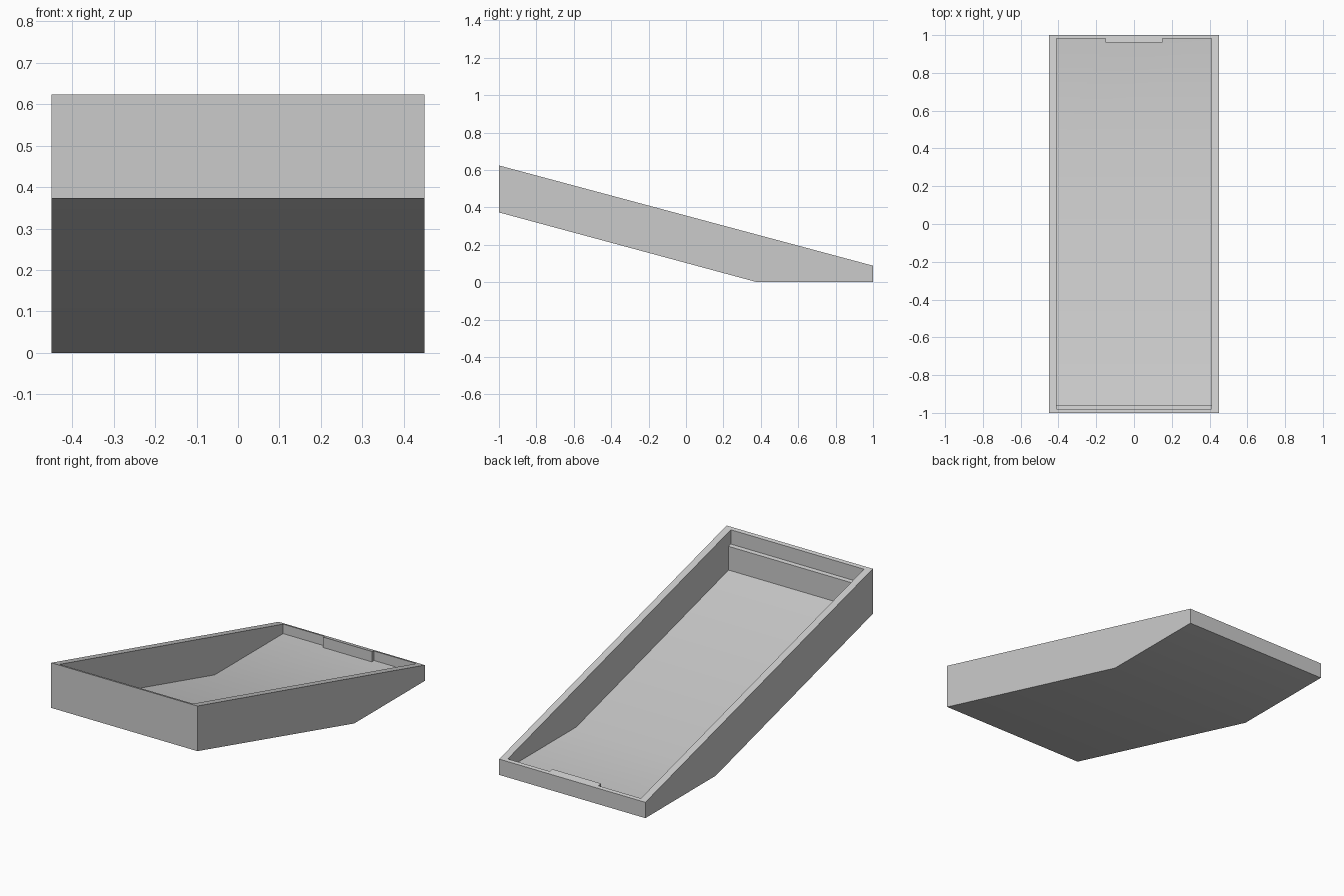
import bpy, bmesh, math

cube = bpy.data.objects.get("Cube")
if cube:
    bpy.data.objects.remove(cube, do_unlink=True)

grey = bpy.data.materials.new("light grey")
grey.use_nodes = True
grey.diffuse_color = (0.6, 0.6, 0.6, 1)
grey.node_tree.nodes["Principled BSDF"].inputs["Base Color"].default_value = (0.6, 0.6, 0.6, 1)


def prism(name, profile, half_width):
    """Extrude a (y, z) side profile symmetrically along x."""
    bm = bmesh.new()
    face = bm.faces.new([bm.verts.new((-half_width, y, z)) for y, z in profile])
    grown = bmesh.ops.extrude_face_region(bm, geom=[face])["geom"]
    moved = [v for v in grown if isinstance(v, bmesh.types.BMVert)]
    bmesh.ops.translate(bm, verts=moved, vec=(2 * half_width, 0, 0))
    bmesh.ops.recalc_face_normals(bm, faces=bm.faces)
    mesh = bpy.data.meshes.new(name)
    bm.to_mesh(mesh)
    bm.free()
    mesh.materials.append(grey)
    obj = bpy.data.objects.new(name, mesh)
    bpy.context.collection.objects.link(obj)
    return obj


def subtract(target, cutter):
    """Cut one solid out of another and discard the cutter."""
    cutter.hide_render = True
    mod = target.modifiers.new("cut", 'BOOLEAN')
    mod.operation = 'DIFFERENCE'
    mod.solver = 'EXACT'
    mod.object = cutter
    bpy.context.view_layer.objects.active = target
    bpy.ops.object.modifier_apply(modifier=mod.name)
    bpy.data.objects.remove(cutter, do_unlink=True)


# Wedge-shaped outer shell with a bend in the underside
tray = prism("sloped_tray", [(-1, 0.373), (-1, 0.624), (1, 0.088), (1, 0), (0.38, 0)], 0.45)

# Hollow interior, with a shallow step on the front wall
cavity = prism("cavity_cutter", [
    (-0.96, 0.402), (-0.96, 0.534), (-0.98, 0.539), (-0.98, 0.9),
    (0.982, 0.9), (0.982, 0.04), (0.38, 0.04)], 0.41)

# Tab left standing at the middle of the back wall
tab = prism("back_tab_cutter", [(0.962, -0.1), (0.962, 1), (1.05, 1), (1.05, -0.1)], 0.15)
subtract(cavity, tab)
subtract(tray, cavity)

# Smooth only the gentle bends
for obj in bpy.context.selected_objects:
    obj.select_set(False)
tray.select_set(True)
bpy.context.view_layer.objects.active = tray
bpy.ops.object.shade_smooth_by_angle(angle=math.radians(30))
